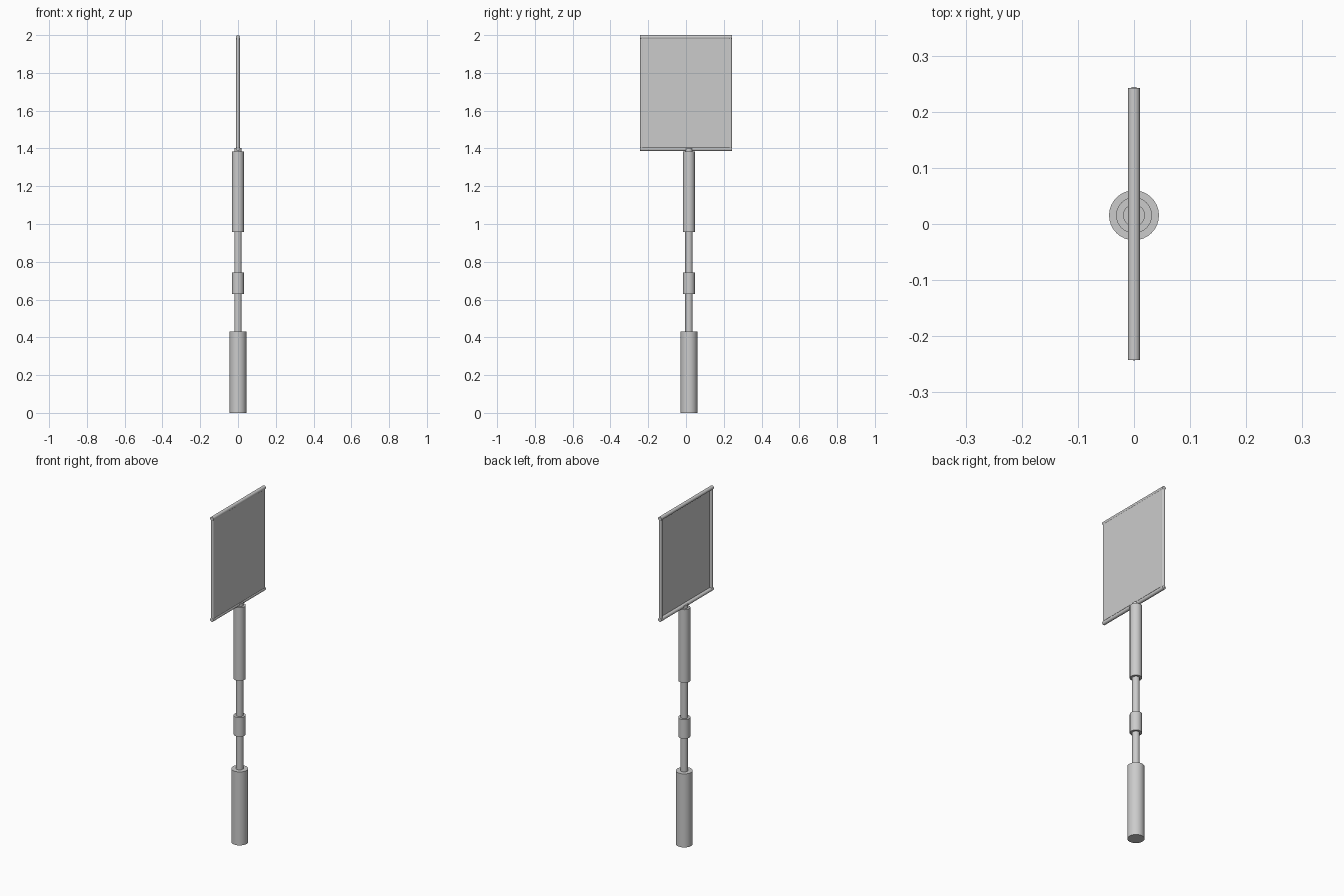
import bpy, math

if "Cube" in bpy.data.objects:
    bpy.data.objects.remove(bpy.data.objects["Cube"])

POLE_Y = 0.0155


def smooth(obj):
    bpy.ops.object.select_all(action='DESELECT')
    obj.select_set(True)
    bpy.context.view_layer.objects.active = obj
    bpy.ops.object.shade_smooth_by_angle(angle=math.radians(35))


def tube(name, radius, length, centre, rotation=(0, 0, 0)):
    bpy.ops.mesh.primitive_cylinder_add(vertices=32, radius=radius, depth=length,
                                        location=centre, rotation=rotation)
    obj = bpy.context.object
    obj.name = name
    smooth(obj)
    return obj


# stepped pole: name, radius, bottom, top
for name, r, z0, z1 in [
    ("base_sleeve", 0.0445, 0.0, 0.43),
    ("lower_rod", 0.0195, 0.43, 0.63),
    ("middle_collar", 0.032, 0.63, 0.742),
    ("upper_rod", 0.0195, 0.742, 0.957),
    ("upper_sleeve", 0.032, 0.957, 1.385),
    ("top_stub", 0.0195, 1.385, 1.402),
]:
    tube(name, r, z1 - z0, (0, POLE_Y, (z0 + z1) / 2))

# frame: horizontal rails
for name, z in (("bottom_rail", 1.397), ("top_rail", 1.989)):
    tube(name, 0.0108, 0.485, (0, 0, z), (math.pi / 2, 0, 0))

# frame: side rails
for name, y in (("left_rail", -0.2335), ("right_rail", 0.235)):
    tube(name, 0.0095, 0.59, (0, y, 1.693))

# thin sheet on the +x face of the frame
bpy.ops.mesh.primitive_cube_add(size=1, location=(0.0075, 0.004, 1.6955))
sheet = bpy.context.object
sheet.name = "sign_sheet"
sheet.scale = (0.002, 0.47, 0.581)
bpy.ops.object.transform_apply(location=False, rotation=False, scale=True)
